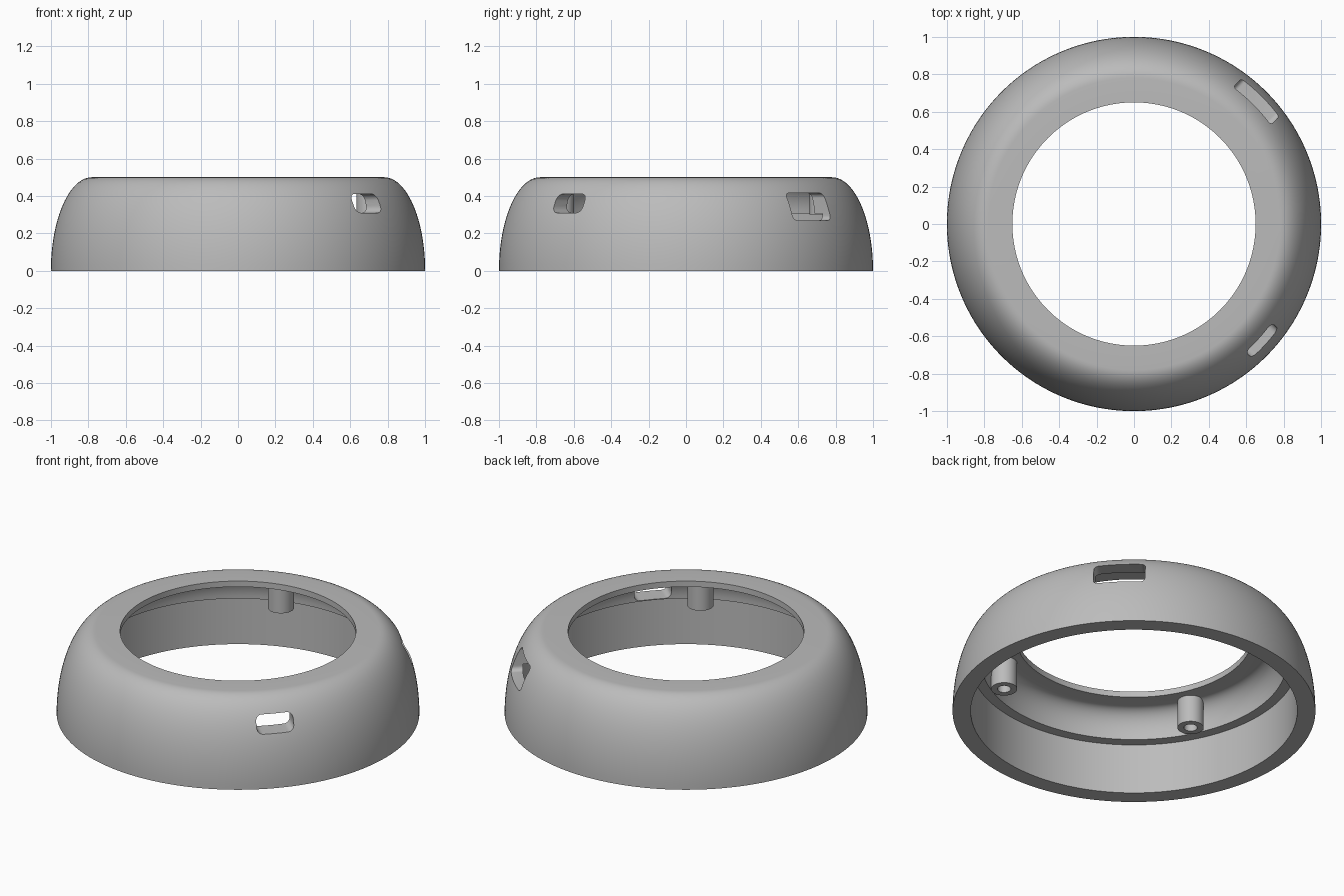
import bpy, bmesh
from math import sin, cos, pi, radians
from mathutils import Matrix, Vector

cube = bpy.data.objects.get("Cube")
if cube:
    bpy.data.objects.remove(cube)

grey = bpy.data.materials.new("plain grey")
grey.use_nodes = True
grey.diffuse_color = (0.5, 0.5, 0.5, 1)
grey.node_tree.nodes["Principled BSDF"].inputs["Base Color"].default_value = (0.5, 0.5, 0.5, 1)


def add_object(name, bm):
    bmesh.ops.recalc_face_normals(bm, faces=bm.faces)
    mesh = bpy.data.meshes.new(name)
    bm.to_mesh(mesh)
    bm.free()
    obj = bpy.data.objects.new(name, mesh)
    bpy.context.collection.objects.link(obj)
    mesh.materials.append(grey)
    return obj


def activate(obj):
    bpy.ops.object.select_all(action='DESELECT')
    obj.select_set(True)
    bpy.context.view_layer.objects.active = obj


def lathe(name, profile, steps, closed):
    """Revolve a radius/height profile about the vertical axis."""
    bm = bmesh.new()
    verts = [bm.verts.new((r, 0, z)) for r, z in profile]
    pairs = list(zip(verts, verts[1:]))
    if closed:
        pairs.append((verts[-1], verts[0]))
    edges = [bm.edges.new(p) for p in pairs]
    bmesh.ops.spin(bm, geom=verts + edges, cent=(0, 0, 0), axis=(0, 0, 1),
                   angle=2 * pi, steps=steps, use_merge=False)
    bmesh.ops.remove_doubles(bm, verts=bm.verts, dist=0.0005)
    return add_object(name, bm)


def arc(cx, cz, a, b, count):
    """Quarter ellipse from the side up to the top."""
    return [(cx + a * cos(t), cz + b * sin(t))
            for t in (i * pi / 2 / count for i in range(count + 1))]


def slot_cutter(name, angle, width, low, high, corner):
    """Rounded bar that points outward through the wall."""
    bm = bmesh.new()
    ring = []
    for k, (sx, sz) in enumerate(((1, 1), (-1, 1), (-1, -1), (1, -1))):
        cy = sx * (width / 2 - corner)
        cz = (low + high) / 2 + sz * ((high - low) / 2 - corner)
        for i in range(7):
            t = (k + i / 6) * pi / 2
            ring.append(bm.verts.new((0.68, cy + corner * cos(t), cz + corner * sin(t))))
    face = bm.faces.new(ring)
    out = bmesh.ops.extrude_face_region(bm, geom=[face])
    moved = [g for g in out["geom"] if isinstance(g, bmesh.types.BMVert)]
    bmesh.ops.translate(bm, verts=moved, vec=Vector((0.5, 0, 0)))
    bm.transform(Matrix.Rotation(radians(angle), 4, 'Z'))
    cutter = add_object(name, bm)
    cutter.hide_render = True
    return cutter


# Domed ring: outer dome, flat top, thin lip, hollow underside and stepped wall
outer = arc(0.78, 0, 0.22, 0.5, 24)
inner = arc(0.74, 0.305, 0.1, 0.16, 12)[::-1]
profile = outer + [(0.65, 0.5), (0.65, 0.465)] + inner + [(0.9, 0.305), (0.9, 0)]
housing = lathe("housing_ring", profile, 160, True)

# Two openings through the wall
for cutter in (slot_cutter("front_slot_cutter", -42.3, 0.21, 0.31, 0.41, 0.035),
               slot_cutter("back_slot_cutter", 45, 0.285, 0.27, 0.415, 0.025)):
    mod = housing.modifiers.new("slot", 'BOOLEAN')
    mod.operation = 'DIFFERENCE'
    mod.solver = 'EXACT'
    mod.object = cutter
    activate(housing)
    bpy.ops.object.modifier_apply(modifier=mod.name)
    bpy.data.objects.remove(cutter)

activate(housing)
bpy.ops.object.shade_smooth_by_angle(angle=radians(30))

# Hollow screw posts hanging from the underside of the top
post_profile = [(0, 0.475), (0.072, 0.475), (0.072, 0.3), (0.037, 0.3), (0.037, 0.42), (0, 0.42)]
for number, angle in enumerate((23, 107, 206, 299), 1):
    post = lathe(f"screw_post_{number}", post_profile, 40, False)
    a = radians(angle)
    post.location = (0.767 * cos(a), 0.767 * sin(a), 0)
    activate(post)
    bpy.ops.object.shade_smooth_by_angle(angle=radians(30))
